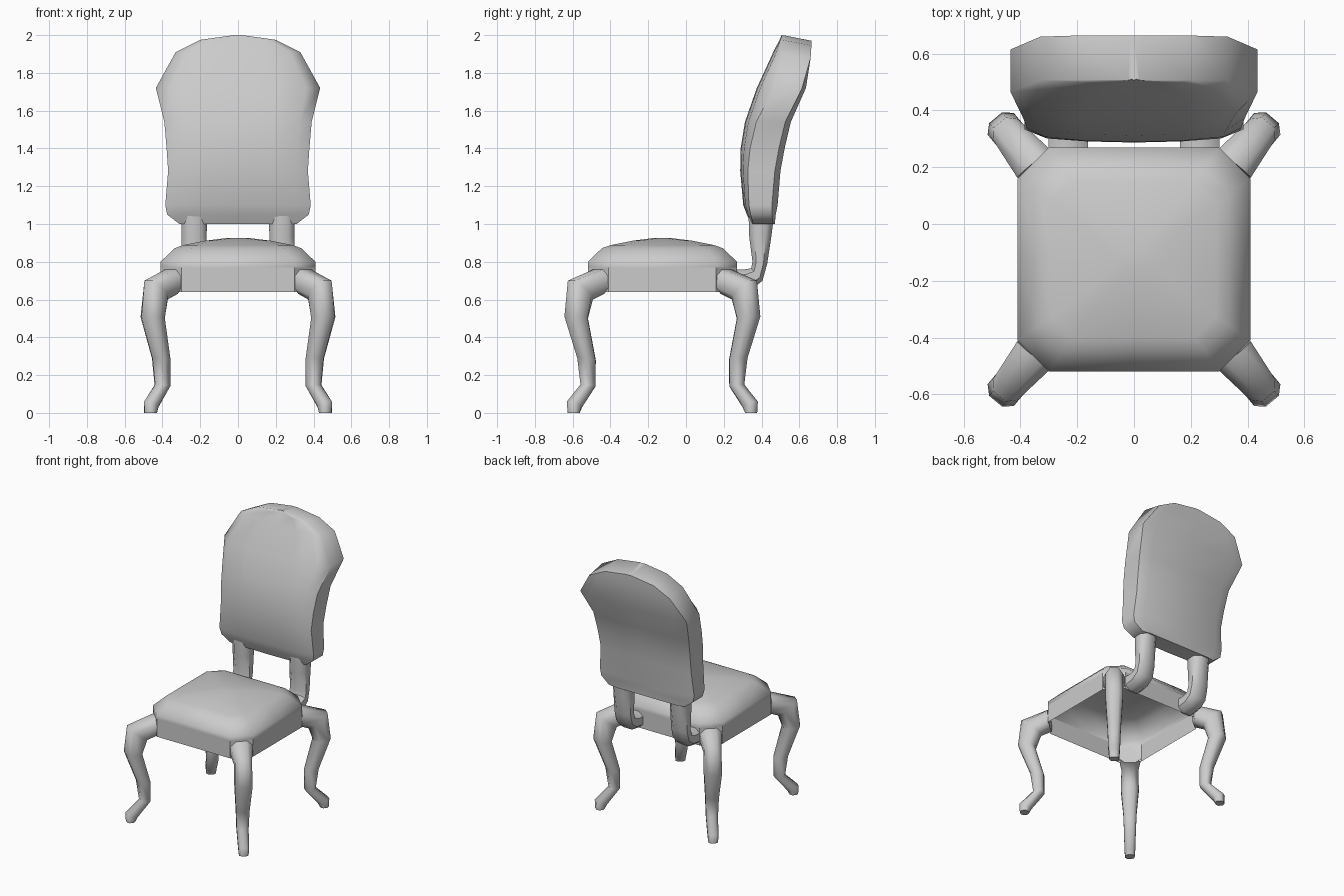
import bpy, bmesh, math
from mathutils import Vector

if "Cube" in bpy.data.objects:
    bpy.data.objects.remove(bpy.data.objects["Cube"])


def loft(name, rings, angle, cap_start=True, cap_end=True):
    """Skin a list of equal-length closed rings into one object."""
    bm = bmesh.new()
    vr = [[bm.verts.new(p) for p in r] for r in rings]
    n = len(vr[0])
    for a, b in zip(vr, vr[1:]):
        for i in range(n):
            j = (i + 1) % n
            bm.faces.new((a[i], a[j], b[j], b[i]))
    if cap_start:
        bm.faces.new(vr[0][::-1])
    if cap_end:
        bm.faces.new(vr[-1])
    bmesh.ops.recalc_face_normals(bm, faces=bm.faces)
    me = bpy.data.meshes.new(name)
    bm.to_mesh(me)
    bm.free()
    ob = bpy.data.objects.new(name, me)
    bpy.context.collection.objects.link(ob)
    bpy.ops.object.select_all(action='DESELECT')
    ob.select_set(True)
    bpy.context.view_layer.objects.active = ob
    bpy.ops.object.shade_smooth_by_angle(angle=math.radians(angle))
    return ob


# Chamfered-rectangle section: u runs from inner to outer point, v across the width
SECTION = [(0, -.5), (.25, -1), (.75, -1), (1, -.5), (1, .5), (.75, 1), (.25, 1), (0, .5)]


def section(inner, outer, side):
    return [inner.lerp(outer, u) + side * v for u, v in SECTION]


# Seat outline: rectangle with cut corners, centred on y = -0.125
def seat_ring(z, inset=0.0):
    hx, hy, c = .41 - inset, .395 - inset, .11 - inset * .3
    c = max(c, .03)
    pts = [(hx, -hy + c), (hx, 0), (hx, hy - c), (hx - c, hy), (0, hy), (-hx + c, hy),
           (-hx, hy - c), (-hx, 0), (-hx, -hy + c), (-hx + c, -hy), (0, -hy), (hx - c, -hy)]
    return [(x, y - .125, z) for x, y in pts]


# Hollow apron under a domed cushion
loft("seat_apron", [seat_ring(.64), seat_ring(.77)], 30, False, False)
loft("seat_cushion", [seat_ring(.77), seat_ring(.80), seat_ring(.872, .075),
                      seat_ring(.888, .12), seat_ring(.912, .24), seat_ring(.927, .36)],
     60, False, True)

# Cabriole legs: inner (s, z), outer (s, z), half width; s runs diagonally outward
LEG = [(-.01, .63, 0, .76, .076), (.06, .60, .185, .70, .057), (.095, .50, .207, .51, .06),
       (.035, .28, .125, .29, .045), (.035, .14, .105, .15, .04),
       (.125, .03, .20, .06, .036), (.14, 0, .197, 0, .032)]
for label, sy, cy in (("front", -1, -.465), ("back", 1, .215)):
    for hand, sx in (("left", -1), ("right", 1)):
        base = Vector((sx * .355, cy, 0))
        out = Vector((sx * .64, sy * .77, 0))
        side = Vector((-out.y, out.x, 0))
        up = Vector((0, 0, 1))
        rings = [section(base + out * a + up * za, base + out * b + up * zb, side * w)
                 for a, za, b, zb, w in LEG]
        loft(f"{label}_leg_{hand}", rings, 50)

# Bent posts joining the seat to the backrest: front (y, z), back (y, z), half width
POST = [(.26, .76, .26, .64, .07), (.31, .76, .35, .655, .068), (.345, .765, .405, .70, .067),
        (.352, .80, .43, .79, .066), (.335, .93, .45, .92, .066), (.33, 1.08, .468, 1.06, .068)]
for hand, sx in (("left", -1), ("right", 1)):
    rings = [section(Vector((sx * .232, a, za)), Vector((sx * .232, b, zb)), Vector((w, 0, 0)))
             for a, za, b, zb, w in POST]
    loft(f"back_post_{hand}", rings, 50)

# Padded backrest rows: z, half width, front y, front rim set-back, back y, back rim set-back, back drop
BACK = [(1.00, .31, .345, .01, .47, .01, 0), (1.05, .375, .322, .02, .475, .02, 0),
        (1.10, .385, .303, .03, .485, .03, 0), (1.28, .37, .287, .04, .50, .03, 0),
        (1.40, .378, .289, .05, .522, .03, 0), (1.54, .39, .312, .06, .555, .03, 0),
        (1.72, .435, .375, .09, .635, .02, 0), (1.91, .33, .462, .045, .66, 0, -.03),
        (1.975, .20, .495, .012, .664, 0, -.03), (2.0, .02, .507, 0, .665, 0, -.03)]
rings = []
for z, w, yf, bf, yb, bb, dz in BACK:
    half = [(w * .45, yf + .004, z), (w * .83, yf + .018 * min(1, bf * 20), z), (w, yf + bf, z),
            (w, yb - bb, z + dz), (w * .8, yb, z + dz)]
    rings.append([(0, yf, z)] + half + [(0, yb, z + dz)] + [(-x, y, h) for x, y, h in half[::-1]])
loft("backrest", rings, 55)
